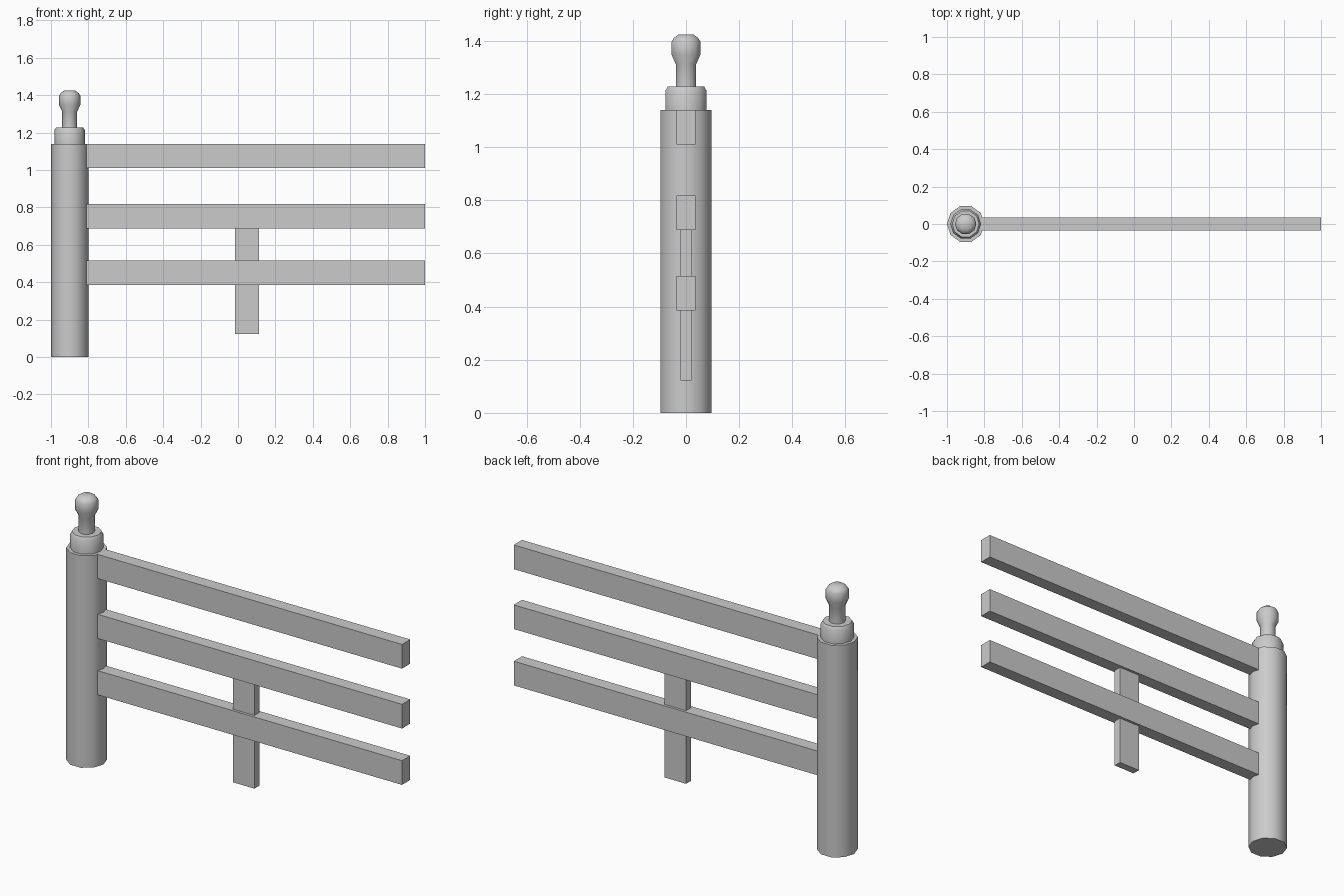
import bpy, bmesh, math

if "Cube" in bpy.data.objects:
    bpy.data.objects.remove(bpy.data.objects["Cube"])

SIDES = 10
POST_X = -0.90


def finish(name, bm, smooth=False):
    bmesh.ops.recalc_face_normals(bm, faces=bm.faces[:])
    mesh = bpy.data.meshes.new(name)
    bm.to_mesh(mesh)
    bm.free()
    obj = bpy.data.objects.new(name, mesh)
    bpy.context.collection.objects.link(obj)
    if smooth:
        bpy.ops.object.select_all(action='DESELECT')
        bpy.context.view_layer.objects.active = obj
        obj.select_set(True)
        bpy.ops.object.shade_smooth_by_angle(angle=math.radians(40))
    return obj


def turned(name, profile):
    """Closed ten-sided turning from (radius, height) points."""
    bm = bmesh.new()
    rings = []
    for r, z in profile:
        angles = [2 * math.pi * i / SIDES for i in range(SIDES)]
        rings.append([bm.verts.new((POST_X + r * math.cos(a), r * math.sin(a), z))
                      for a in angles])
    for low, high in zip(rings, rings[1:]):
        for i in range(SIDES):
            j = (i + 1) % SIDES
            bm.faces.new((low[i], low[j], high[j], high[i]))
    bm.faces.new(rings[0])
    bm.faces.new(rings[-1])
    return finish(name, bm, smooth=True)


def board(name, x0, x1, half_y, z0, z1):
    bm = bmesh.new()
    bmesh.ops.create_cube(bm, size=1)
    for v in bm.verts:
        v.co = (x1 if v.co.x > 0 else x0,
                half_y if v.co.y > 0 else -half_y,
                z1 if v.co.z > 0 else z0)
    return finish(name, bm)


# Post with stepped collar, neck and knob
turned("post", [
    (0.10, 0.0), (0.10, 1.14), (0.082, 1.14), (0.082, 1.212), (0.072, 1.228),
    (0.04, 1.228), (0.04, 1.312), (0.057, 1.348), (0.057, 1.397), (0.048, 1.411),
    (0.03, 1.424)])

# Three horizontal rails
for name, z0 in (("lower_rail", 0.385), ("middle_rail", 0.688), ("top_rail", 1.01)):
    board(name, -0.81, 1.0, 0.035, z0, z0 + 0.13)

# Short upright slat passing through the lower rail
board("slat", -0.015, 0.112, 0.021, 0.122, 0.70)
